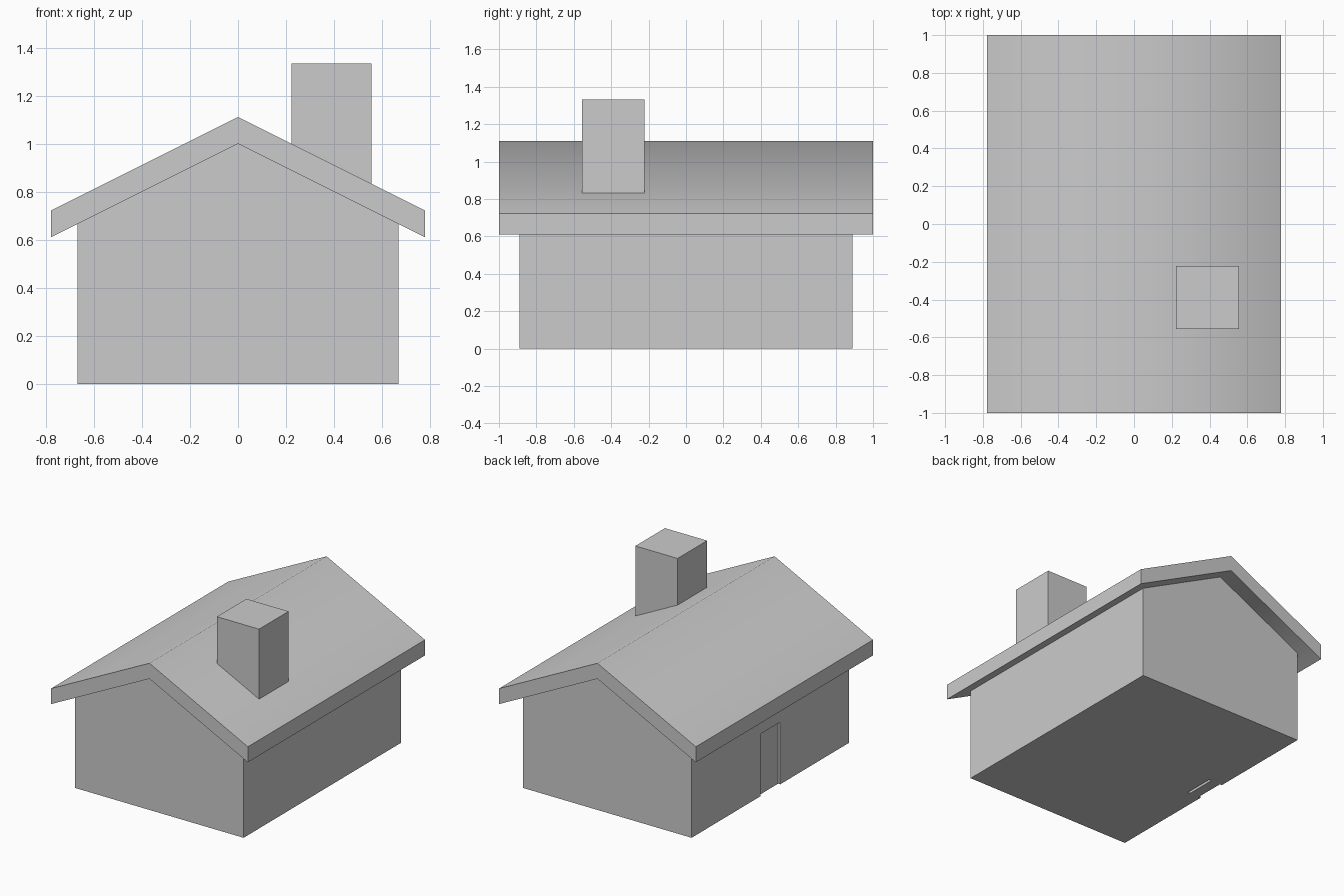
import bpy
import bmesh
from math import radians

if "Cube" in bpy.data.objects:
    bpy.data.objects.remove(bpy.data.objects["Cube"])


def extrude_profile(name, profile, half_depth):
    """Extrude an x/z outline along y, centred on y = 0."""
    bm = bmesh.new()
    face = bm.faces.new([bm.verts.new((x, -half_depth, z)) for x, z in profile])
    new = bmesh.ops.extrude_face_region(bm, geom=[face])["geom"]
    bmesh.ops.translate(bm, vec=(0, 2 * half_depth, 0),
                        verts=[v for v in new if isinstance(v, bmesh.types.BMVert)])
    bmesh.ops.recalc_face_normals(bm, faces=bm.faces)
    mesh = bpy.data.meshes.new(name)
    bm.to_mesh(mesh)
    bm.free()
    obj = bpy.data.objects.new(name, mesh)
    bpy.context.collection.objects.link(obj)
    return obj


def box(name, x0, x1, y0, y1, z0, z1):
    obj = extrude_profile(name, [(x0, z0), (x1, z0), (x1, z1), (x0, z1)], (y1 - y0) / 2)
    obj.location.y = (y0 + y1) / 2
    return obj


U = 1 / 9  # design module

# Walls with gable ends
walls = extrude_profile(
    "walls", [(-6*U, 0), (6*U, 0), (6*U, 6*U), (0, 9*U), (-6*U, 6*U)], 8*U)

# Door pocket in the left wall
cutter = box("door_cutter", -7*U, -5*U, -U, U, -U, 4*U)
cutter.hide_render = True
cutter.display_type = 'WIRE'
cut = walls.modifiers.new("door_opening", 'BOOLEAN')
cut.operation = 'DIFFERENCE'
cut.solver = 'EXACT'
cut.object = cutter

# Door slab set slightly back in the pocket
box("door", -0.65, -0.575, -U, U, 0, 4*U)

# Overhanging roof, softly shaded over the ridge
roof = extrude_profile(
    "roof", [(-7*U, 5.5*U), (0, 9*U), (7*U, 5.5*U),
             (7*U, 6.5*U), (0, 10*U), (-7*U, 6.5*U)], 1.0)
bpy.context.view_layer.objects.active = roof
roof.select_set(True)
bpy.ops.object.shade_smooth_by_angle(angle=radians(60))

# Chimney
box("chimney", 2*U, 5*U, -5*U, -2*U, 7*U, 12*U)
